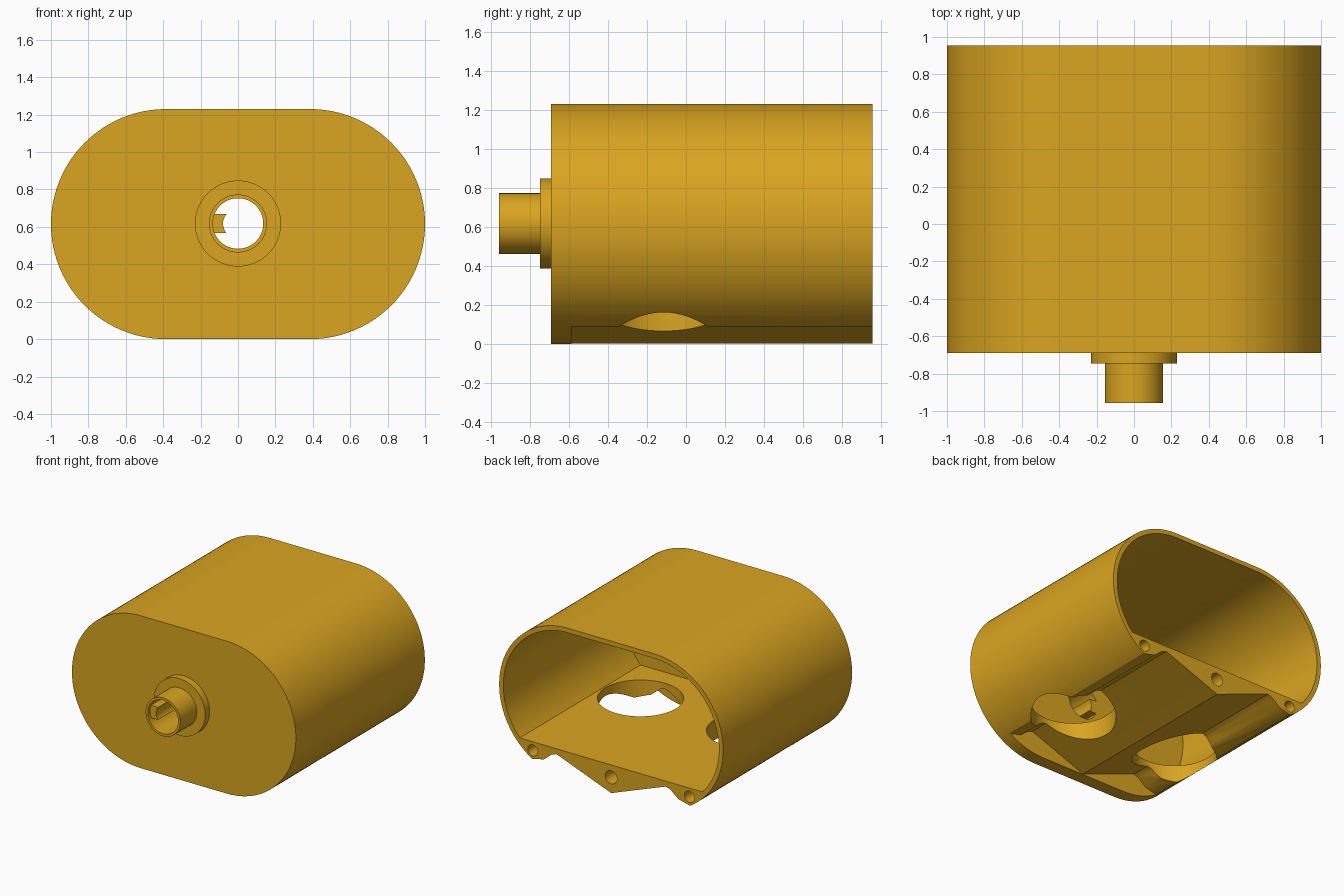
import bpy, bmesh, math

if "Cube" in bpy.data.objects:
    bpy.data.objects.remove(bpy.data.objects["Cube"])

R, HALF, ZC = 0.615, 0.385, 0.615      # end radius, half straight width, centre height
FRONT, INNER, BACK = -0.69, -0.585, 0.955

gold = bpy.data.materials.new("golden_yellow")
gold.diffuse_color = (0.70, 0.376, 0.0144, 1)
gold.use_nodes = True
gold.node_tree.nodes["Principled BSDF"].inputs["Base Color"].default_value = gold.diffuse_color


def finish(name, bm):
    bmesh.ops.recalc_face_normals(bm, faces=bm.faces)
    me = bpy.data.meshes.new(name)
    bm.to_mesh(me)
    bm.free()
    me.materials.append(gold)
    ob = bpy.data.objects.new(name, me)
    bpy.context.collection.objects.link(ob)
    return ob


def prism(name, pts, y0, y1):
    """Extrude an x-z outline along y."""
    bm = bmesh.new()
    face = bm.faces.new([bm.verts.new((x, y0, z)) for x, z in pts])
    new = bmesh.ops.extrude_face_region(bm, geom=[face])["geom"]
    verts = [v for v in new if isinstance(v, bmesh.types.BMVert)]
    bmesh.ops.translate(bm, verts=verts, vec=(0, y1 - y0, 0))
    return finish(name, bm)


def arc(cx, cz, r, a0, a1, n):
    return [(cx + r * math.cos(math.radians(a0 + (a1 - a0) * i / n)),
             cz + r * math.sin(math.radians(a0 + (a1 - a0) * i / n))) for i in range(n + 1)]


def stadium(r):
    return arc(HALF, ZC, r, -90, 90, 48) + arc(-HALF, ZC, r, 90, 270, 48)


def circle(cx, cz, r, n):
    return arc(cx, cz, r, 0, 360, n)[:-1]


def cut(target, cutter):
    mod = target.modifiers.new("cut", 'BOOLEAN')
    mod.operation, mod.solver, mod.object = 'DIFFERENCE', 'EXACT', cutter
    bpy.context.view_layer.objects.active = target
    bpy.ops.object.modifier_apply(modifier=mod.name)
    bpy.data.objects.remove(cutter, do_unlink=True)


def smooth(ob):
    bpy.ops.object.select_all(action='DESELECT')
    ob.select_set(True)
    bpy.context.view_layer.objects.active = ob
    bpy.ops.object.shade_smooth_by_angle(angle=math.radians(30))


# Housing shell with a flat inner floor, open at the back
housing = prism("housing", stadium(R), FRONT, BACK)
FLOOR = 0.23
ri = R - 0.037
a = math.degrees(math.asin((ZC - FLOOR) / ri))
room = arc(HALF, ZC, ri, -a, 90, 40) + arc(-HALF, ZC, ri, 90, 180 + a, 40)
cut(housing, prism("room_cutter", room, INNER, BACK + 0.1))

# Underside relief leaving a central keel and two side rails
half = [(0.45, 0.172), (0.49, 0.186), (0.53, 0.172), (0.60, 0.115), (0.70, 0.09), (1.1, 0.09), (1.1, -0.2)]
under = [(-x, z) for x, z in reversed(half)] + [(0, 0.003)] + half
cut(housing, prism("underside_cutter", under, INNER, BACK + 0.1))

# Round openings through the floor
for sx in (-1, 1):
    bpy.ops.mesh.primitive_cylinder_add(vertices=64, radius=0.315, depth=0.6,
                                        location=(sx * 0.487, -0.115, 0.1))
    cut(housing, bpy.context.object)

# Screw holes in the rear edge
for x, z, r in ((-0.70, 0.16, 0.045), (0, 0.13, 0.053), (0.70, 0.16, 0.045)):
    cut(housing, prism("screw_cutter", circle(x, z, r, 24), BACK - 0.4, BACK + 0.1))

# Bore through the front wall
cut(housing, prism("bore_cutter", circle(0, ZC + 0.003, 0.135, 64), FRONT - 0.1, INNER + 0.1))
smooth(housing)

# Stepped front nozzle
bm = bmesh.new()
rings = []
for r, y in ((0.135, FRONT), (0.135, -0.957), (0.155, -0.957), (0.155, -0.747), (0.23, -0.747), (0.23, FRONT)):
    rings.append([bm.verts.new((x, y, z)) for x, z in circle(0, ZC + 0.003, r, 64)])
for p, q in zip(rings, rings[1:]):
    for i in range(64):
        j = (i + 1) % 64
        bm.faces.new((p[i], p[j], q[j], q[i]))
smooth(finish("nozzle", bm))

# Locating key inside the bore
key = arc(0, ZC + 0.003, 0.139, 158, 202, 8) + arc(0, ZC + 0.003, 0.08, 219, 141, 8)
smooth(prism("nozzle_key", key, -0.93, INNER))
